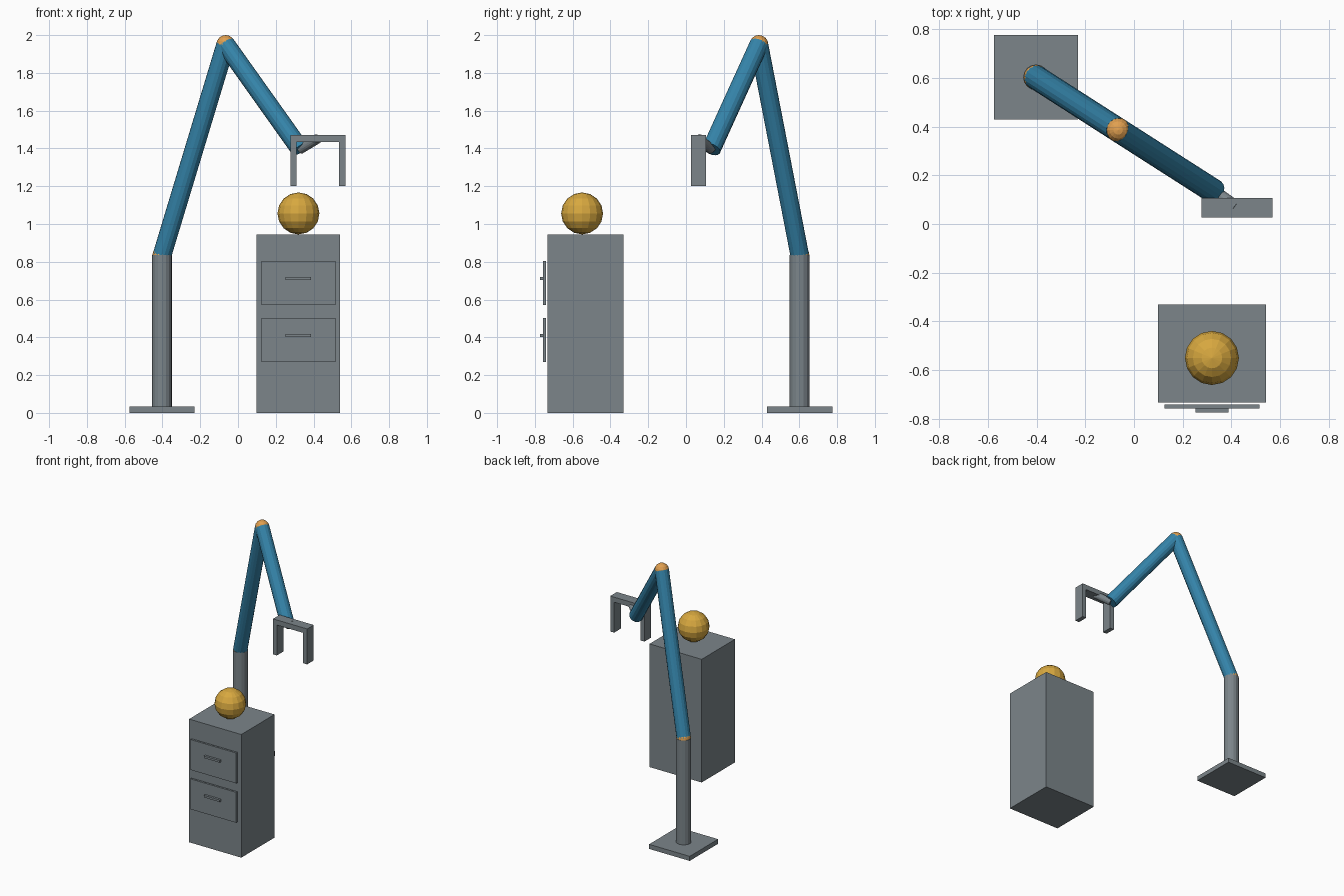
import bpy, bmesh
from mathutils import Vector, Matrix

if "Cube" in bpy.data.objects:
    bpy.data.objects.remove(bpy.data.objects["Cube"])


def material(name, rgb):
    m = bpy.data.materials.new(name)
    m.diffuse_color = (*rgb, 1)
    m.use_nodes = True
    m.node_tree.nodes["Principled BSDF"].inputs["Base Color"].default_value = m.diffuse_color
    return m


GREY = material("steel grey", (0.20, 0.235, 0.255))
BLUE = material("arm blue", (0.035, 0.23, 0.40))
ORANGE = material("joint orange", (0.75, 0.35, 0.08))
YELLOW = material("ball yellow", (0.68, 0.39, 0.05))


def finish(bm, name, mat):
    bmesh.ops.recalc_face_normals(bm, faces=bm.faces)
    me = bpy.data.meshes.new(name)
    bm.to_mesh(me)
    bm.free()
    me.materials.append(mat)
    ob = bpy.data.objects.new(name, me)
    bpy.context.collection.objects.link(ob)
    return ob


def box(name, lo, hi, mat):
    lo, hi = Vector(lo), Vector(hi)
    bm = bmesh.new()
    bmesh.ops.create_cube(bm, size=1, matrix=Matrix.Translation((lo + hi) / 2) @ Matrix.Diagonal((*(hi - lo), 1)))
    return finish(bm, name, mat)


def rod(name, a, b, r, mat, sides=16):
    a, b = Vector(a), Vector(b)
    d = b - a
    turn = d.to_track_quat('Z', 'Y').to_matrix().to_4x4()
    bm = bmesh.new()
    bmesh.ops.create_cone(bm, cap_ends=True, segments=sides, radius1=r, radius2=r,
                          depth=d.length, matrix=Matrix.Translation((a + b) / 2) @ turn)
    return finish(bm, name, mat)


def ball(name, c, r, mat):
    bm = bmesh.new()
    bmesh.ops.create_uvsphere(bm, u_segments=16, v_segments=8, radius=r, matrix=Matrix.Translation(c))
    return finish(bm, name, mat)


# Arm joints
foot = (-0.402, 0.602, 0.03)
shoulder = (-0.402, 0.602, 0.835)
elbow = (-0.065, 0.386, 1.95)
wrist = (0.329, 0.134, 1.396)
hand = (0.422, 0.067, 1.452)

# Stand and arm
box("base_plate", (-0.574, 0.43, 0), (-0.229, 0.775, 0.035), GREY)
rod("post", foot, shoulder, 0.053, GREY)
ball("shoulder_joint", shoulder, 0.051, ORANGE)
rod("upper_arm", shoulder, elbow, 0.05, BLUE)
ball("elbow_joint", elbow, 0.05, ORANGE)
rod("forearm", elbow, wrist, 0.05, BLUE)
rod("wrist_link", wrist, hand, 0.026, GREY)

# Gripper: crossbar with two fingers
box("gripper_bar", (0.278, 0.027, 1.433), (0.568, 0.107, 1.472), GREY)
for side, x in (("left", 0.278), ("right", 0.535)):
    box(f"{side}_finger", (x, 0.027, 1.2), (x + 0.033, 0.107, 1.434), GREY)

# Cabinet with two drawers
box("cabinet", (0.098, -0.733, 0), (0.541, -0.33, 0.945), GREY)
for side, z in (("lower", 0.27), ("upper", 0.572)):
    box(f"{side}_drawer", (0.125, -0.757, z), (0.515, -0.742, z + 0.233), GREY)
    box(f"{side}_handle", (0.252, -0.774, z + 0.131), (0.387, -0.757, z + 0.147), GREY)

# Ball resting on the cabinet
ball("ball", (0.32, -0.55, 1.056), 0.111, YELLOW)
